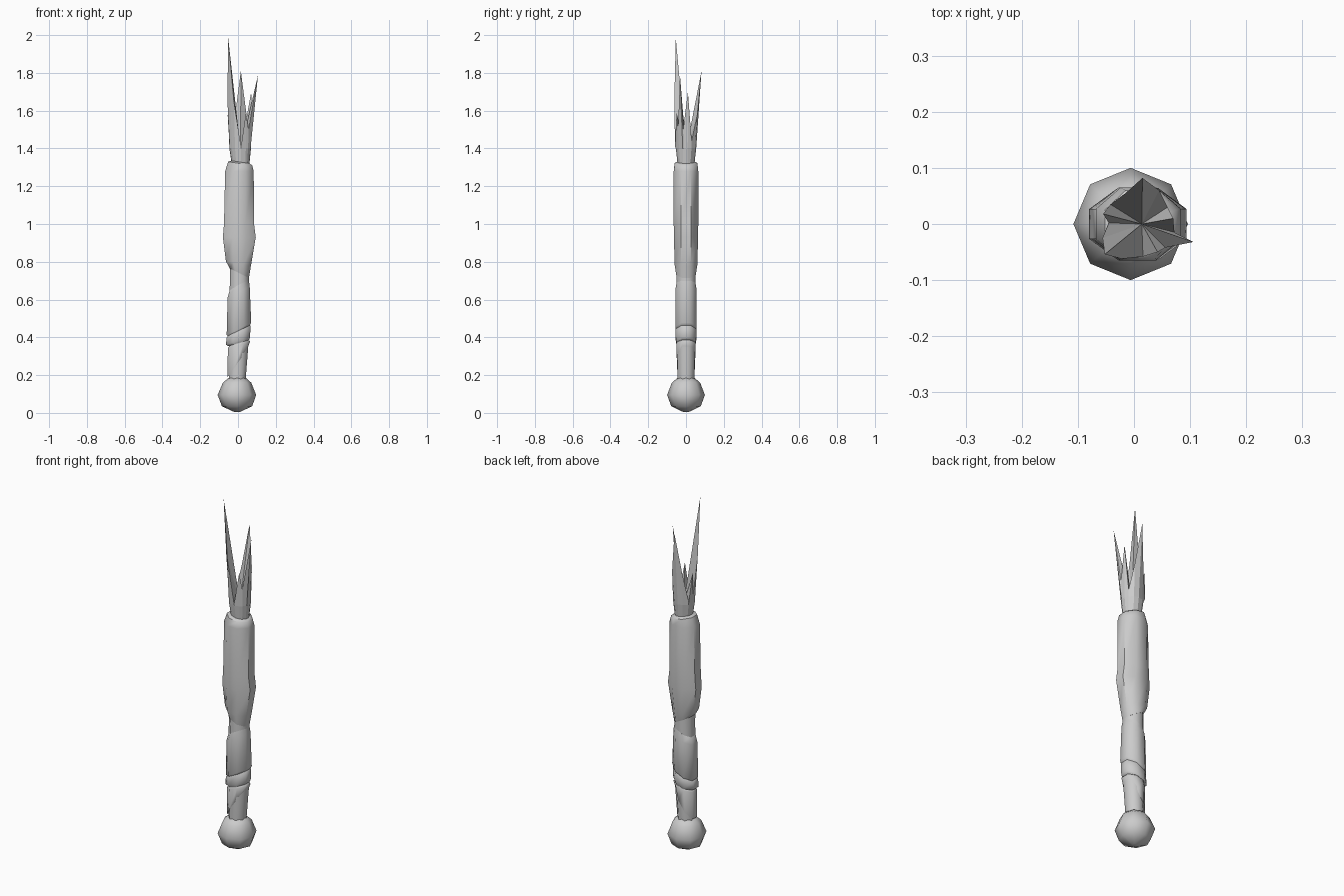
import bpy, bmesh
from math import sin, cos, pi, radians

old = bpy.data.objects.get("Cube")
if old:
    bpy.data.objects.remove(old)

grey = bpy.data.materials.new("Plain grey")
grey.use_nodes = True
grey.diffuse_color = (0.6, 0.6, 0.6, 1)
grey.node_tree.nodes["Principled BSDF"].inputs["Base Color"].default_value = (0.6, 0.6, 0.6, 1)


def finish(name, bm, smooth):
    bmesh.ops.recalc_face_normals(bm, faces=bm.faces)
    mesh = bpy.data.meshes.new(name)
    bm.to_mesh(mesh)
    bm.free()
    mesh.materials.append(grey)
    obj = bpy.data.objects.new(name, mesh)
    bpy.context.collection.objects.link(obj)
    if smooth:
        bpy.ops.object.select_all(action="DESELECT")
        obj.select_set(True)
        bpy.context.view_layer.objects.active = obj
        bpy.ops.object.shade_smooth_by_angle(angle=radians(smooth))
    return obj


def bridge(bm, lower, upper):
    n = len(lower)
    for i in range(n):
        j = (i + 1) % n
        bm.faces.new((lower[i], lower[j], upper[j], upper[i]))


def loft(name, rings, turn=0.5, sides=8):
    """Each ring: left x, right x, half depth, height, slope along x."""
    bm = bmesh.new()
    loops = []
    grow = 1 / cos(turn * 2 * pi / sides)
    for x0, x1, ry, z, slope in rings:
        cx, rx = (x0 + x1) / 2, (x1 - x0) / 2
        loop = []
        for i in range(sides):
            a = 2 * pi * (i + turn) / sides
            dx = rx * grow * cos(a)
            loop.append(bm.verts.new((cx + dx, ry * grow * sin(a), z + slope * dx)))
        loops.append(loop)
    for lower, upper in zip(loops, loops[1:]):
        bridge(bm, lower, upper)
    bm.faces.new(loops[0])
    bm.faces.new(loops[-1])
    return finish(name, bm, 50)


# Faceted ball at the foot
loft("pommel", [
    (-.02, .01, .015, .005, 0), (-.085, .075, .078, .035, 0), (-.108, .096, .1, .095, 0),
    (-.08, .07, .075, .16, 0), (-.05, .042, .045, .185, 0)], turn=0)

# Shaft under the wrappings
loft("shaft_core", [
    (-.048, .04, .044, .17, 0), (-.048, .055, .048, .36, 0), (-.043, .058, .05, .72, 0),
    (-.045, .06, .05, .85, 0)])

# Overlapping wrappings with slanted edges
loft("lower_wrap", [
    (-.055, .046, .047, .26, 1.4), (-.054, .064, .051, .36, .3), (-.046, .056, .047, .37, .3)])
loft("middle_wrap", [
    (-.052, .058, .05, .37, .3), (-.064, .064, .054, .38, .3), (-.06, .066, .055, .43, .5),
    (-.05, .058, .05, .44, .5)])
loft("upper_wrap", [
    (-.05, .06, .05, .43, .5), (-.06, .07, .056, .445, .5), (-.055, .062, .056, .64, .5),
    (-.042, .057, .05, .68, .5)])

# Thick sleeve with a shallow bulge
loft("sleeve", [
    (-.044, .058, .052, .74, -.5), (-.064, .068, .06, .79, -.2), (-.08, .094, .064, .93, 0),
    (-.074, .085, .065, 1.0, 0), (-.068, .083, .065, 1.28, 0), (-.052, .075, .06, 1.32, -.15),
    (-.035, .06, .045, 1.328, -.15)])

# Splintered end: a jagged rim falling to a low point in the middle
rim = [
    (.072, -.015, 1.5), (.07, .01, 1.7), (.06, .03, 1.44), (.045, .06, 1.58),
    (.015, .082, 1.81), (-.015, .055, 1.58), (-.042, .035, 1.42), (-.055, .018, 1.58),
    (-.045, .002, 1.44), (-.056, -.025, 1.66), (-.052, -.054, 1.985), (-.022, -.062, 1.65),
    (.016, -.058, 1.41), (.042, -.05, 1.59), (.056, -.042, 1.5), (.106, -.032, 1.79)]
bm = bmesh.new()
base, neck, tips = [], [], []
for x, y, z in rim:
    outward = .05 / ((x - .012) ** 2 + y ** 2) ** .5
    ux, uy = (x - .012) * outward, y * outward
    base.append(bm.verts.new((.014 + ux * .9, uy * .85, 1.3)))
    neck.append(bm.verts.new((.012 + ux * 1.15, uy * 1.08, 1.4)))
    tips.append(bm.verts.new((x, y, z)))
bridge(bm, base, neck)
bridge(bm, neck, tips)
middle = bm.verts.new((.014, 0, 1.39))
for i in range(len(tips)):
    bm.faces.new((tips[i - 1], tips[i], middle))
bm.faces.new(base)
finish("splintered_end", bm, 0)
